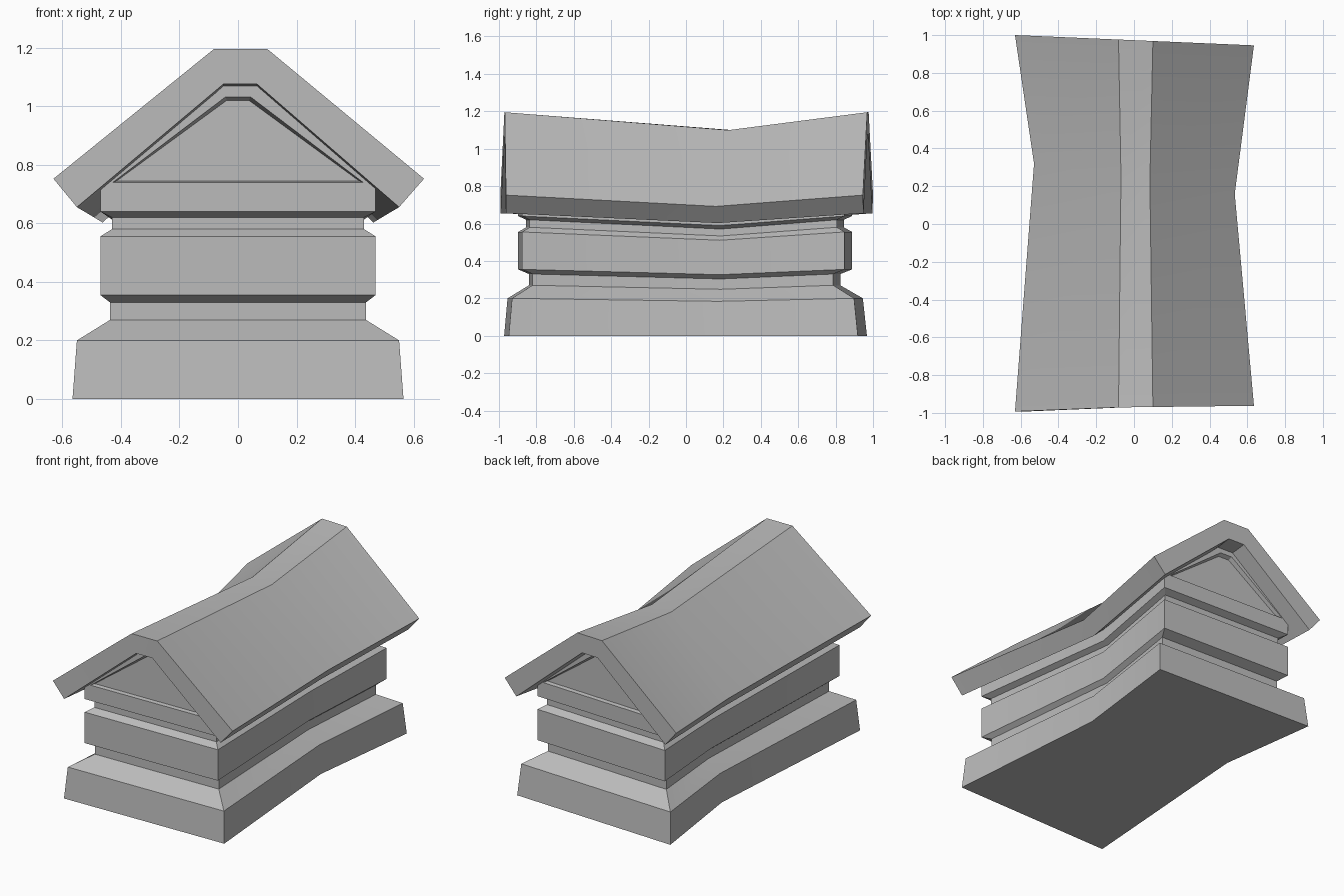
import bpy, bmesh, math

cube = bpy.data.objects.get("Cube")
if cube:
    bpy.data.objects.remove(cube)

stone = bpy.data.materials.new("grey_stone")
stone.use_nodes = True
GREY = (0.5, 0.5, 0.5, 1)
stone.diffuse_color = GREY
stone.node_tree.nodes["Principled BSDF"].inputs["Base Color"].default_value = GREY

PINCH, SAG = 0.84, 0.92          # narrowing and dip at the waist


def loft(name, profile, skew):
    """Sweep a closed profile of (x, z, front y, back y) through a pinched waist."""
    bm = bmesh.new()
    n = len(profile)
    front = [bm.verts.new((x, yf + skew * x, z)) for x, z, yf, yb in profile]
    waist = [bm.verts.new((x * PINCH, 0.24 - 0.15 * x * PINCH, z * SAG))
             for x, z, yf, yb in profile]
    back = [bm.verts.new((x, yb - 0.043 * x, z)) for x, z, yf, yb in profile]
    for a, b in ((front, waist), (waist, back)):
        for i in range(n):
            j = (i + 1) % n
            bm.faces.new((a[i], a[j], b[j], b[i]))
    # End caps join each point to its partner across the profile
    caps = []
    for ring in (front, back):
        for i in range(n // 2 - 1):
            caps.append(bm.faces.new((ring[i], ring[i + 1], ring[n - 2 - i], ring[n - 1 - i])))
    bmesh.ops.recalc_face_normals(bm, faces=bm.faces[:])
    return bm, caps


def finish(name, bm):
    mesh = bpy.data.meshes.new(name)
    bm.to_mesh(mesh)
    bm.free()
    mesh.materials.append(stone)
    obj = bpy.data.objects.new(name, mesh)
    bpy.context.collection.objects.link(obj)
    bpy.ops.object.select_all(action='DESELECT')
    obj.select_set(True)
    bpy.context.view_layer.objects.active = obj
    bpy.ops.object.shade_smooth_by_angle(angle=math.radians(25))


# Moulded body: half width, height, front and back ends, from plinth to gable peak
half = [
    (0.565, 0.0, -0.96, 0.943), (0.55, 0.2, -0.942, 0.922),
    (0.437, 0.27, -0.83, 0.806), (0.437, 0.33, -0.83, 0.806),
    (0.47, 0.355, -0.887, 0.868), (0.47, 0.555, -0.887, 0.868),
    (0.43, 0.58, -0.845, 0.825), (0.43, 0.62, -0.845, 0.825),
    (0.47, 0.64, -0.887, 0.868), (0.47, 0.724, -0.887, 0.868),
    (0.058, 1.075, -0.887, 0.868),
]
body = half + [(-x, z, yf, yb) for x, z, yf, yb in reversed(half)]
bm, caps = loft("body", body, 0.022)

# Sunken gable panel at both ends
for gable in [f for f in caps if f.calc_center_median().z > 0.8]:
    bmesh.ops.inset_individual(bm, faces=[gable], thickness=0.046)
    bmesh.ops.inset_individual(bm, faces=[gable], thickness=0.013, depth=-0.025)
finish("body", bm)

# Thick saddle roof: outer slopes, then underside
roof = [(x, z, -0.985 if x < -0.5 else -0.97, 0.973) for x, z in (
    (-0.63, 0.752), (-0.082, 1.195), (0.10, 1.195), (0.635, 0.752),
    (0.55, 0.655), (0.065, 1.075), (-0.05, 1.075), (-0.55, 0.655))]
bm, caps = loft("roof", roof, 0.012)
finish("roof", bm)
